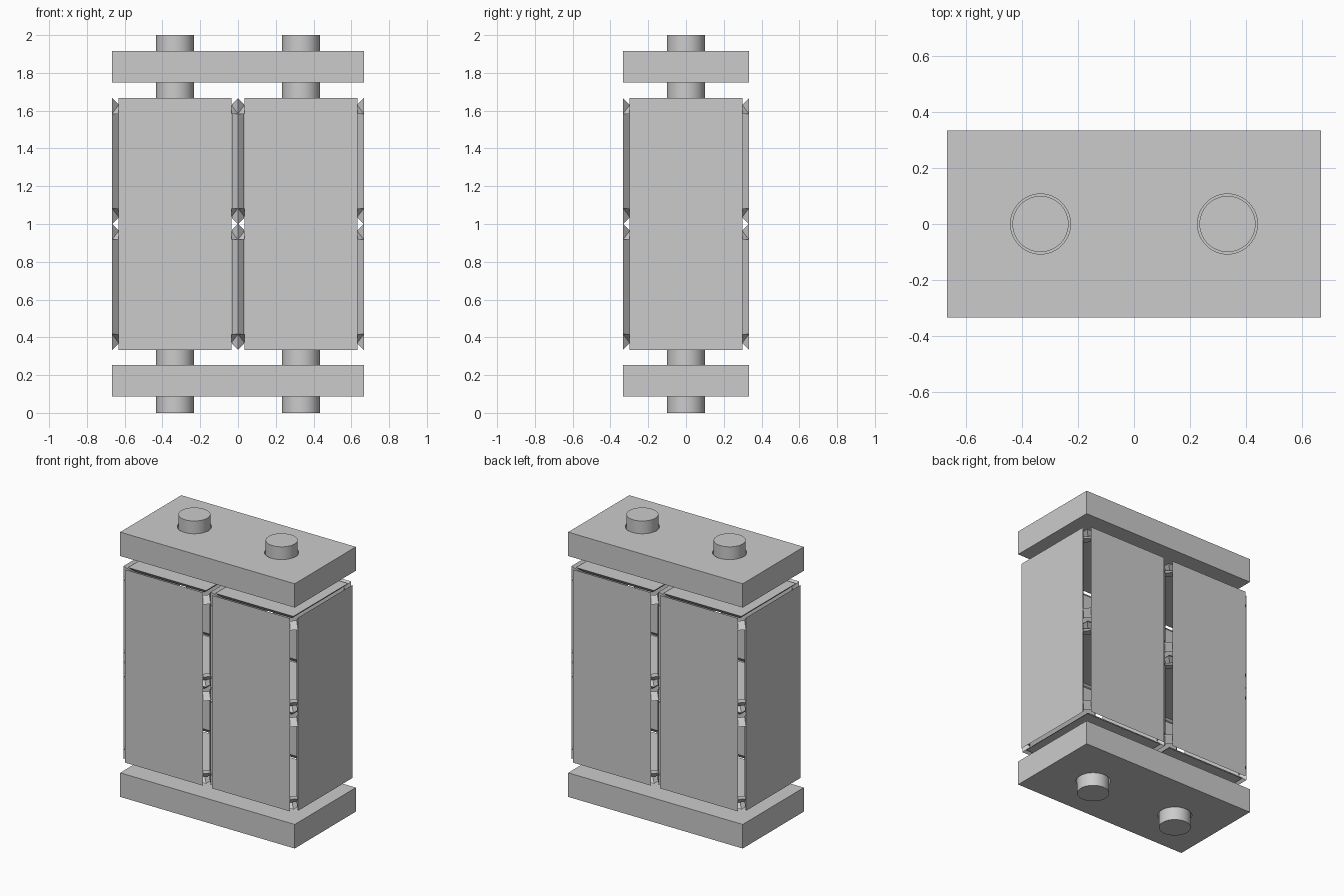
import bpy, bmesh, math
from mathutils import Vector, Matrix

if "Cube" in bpy.data.objects:
    bpy.data.objects.remove(bpy.data.objects["Cube"])

C = 1 / 3        # half of one cell
G = 0.035        # gap at panel edges
T = 0.033        # panel thickness
grey = bpy.data.materials.new("plain_grey")
grey.diffuse_color = (0.6, 0.6, 0.6, 1)
grey.use_nodes = True
grey.node_tree.nodes["Principled BSDF"].inputs["Base Color"].default_value = grey.diffuse_color


def finish(name, bm):
    bmesh.ops.recalc_face_normals(bm, faces=bm.faces)
    me = bpy.data.meshes.new(name)
    bm.to_mesh(me)
    bm.free()
    me.materials.append(grey)
    ob = bpy.data.objects.new(name, me)
    bpy.context.collection.objects.link(ob)
    return ob


def panel(bm, centre, n, u, v, hu, hv):
    """Flat wall with 45 degree edges narrowing towards the cell centre."""
    rings = []
    for d in (0, T):
        rings.append([bm.verts.new(centre + n * (C - d) + u * su * (hu - d) + v * sv * (hv - d))
                      for su, sv in ((-1, -1), (1, -1), (1, 1), (-1, 1))])
    bm.faces.new(rings[0])
    bm.faces.new(rings[1])
    for i in range(4):
        j = (i + 1) % 4
        bm.faces.new((rings[0][i], rings[0][j], rings[1][j], rings[1][i]))


def tab(bm, centre, sx, sy, sz):
    """Small sloped web bridging the gap at one end of an upright edge."""
    pts = ((G, 0, .083), (0, G, .083), (G + T, T, .083), (T, G + T, .083),
           (G + T, T, .04), (T, G + T, .04))
    vs = [bm.verts.new(centre + Vector((sx * (C - a), sy * (C - b), sz * (C - c))))
          for a, b, c in pts]
    bmesh.ops.convex_hull(bm, input=vs)


X, Y, Z = Vector((1, 0, 0)), Vector((0, 1, 0)), Vector((0, 0, 1))

# Four hollow cells, two wide and two high
for ix, side in ((-1, "left"), (1, "right")):
    for iz, level in ((2 * C, "lower"), (4 * C, "upper")):
        c = Vector((ix * C, 0, iz))
        bm = bmesh.new()
        for s in (-1, 1):
            panel(bm, c, s * Y, X, Z, C - G, C)
            panel(bm, c, s * X, Y, Z, C - G, C)
            panel(bm, c, s * Z, X, Y, C - G, C - G)
        finish(f"{level}_{side}_cell_walls", bm)
        bm = bmesh.new()
        for sx in (-1, 1):
            for sy in (-1, 1):
                for sz in (-1, 1):
                    tab(bm, c, sx, sy, sz)
        finish(f"{level}_{side}_corner_tabs", bm)


def end_plate(name, z0, z1):
    """Slab with two round holes, built as rings around each hole."""
    bm = bmesh.new()
    n = 48
    for cx in (-C, C):
        rings = {}
        for z in (z0, z1):
            hole, edge = [], []
            for i in range(n):
                a = 2 * math.pi * i / n + math.pi / 4
                x, y = math.cos(a), math.sin(a)
                k = C / max(abs(x), abs(y))
                hole.append(bm.verts.new((cx + .107 * x, .107 * y, z)))
                edge.append(bm.verts.new((cx + k * x, k * y, z)))
            rings[z] = (hole, edge)
        (h0, e0), (h1, e1) = rings[z0], rings[z1]
        for i in range(n):
            j = (i + 1) % n
            bm.faces.new((h0[i], h0[j], e0[j], e0[i]))
            bm.faces.new((h1[i], e1[i], e1[j], h1[j]))
            bm.faces.new((h0[i], h1[i], h1[j], h0[j]))
            mid = (e0[i].co.x + e0[j].co.x) / 2
            if abs(mid) > 1e-4:      # no wall where the halves join
                bm.faces.new((e0[i], e0[j], e1[j], e1[i]))
    bmesh.ops.remove_doubles(bm, verts=bm.verts, dist=1e-5)
    finish(name, bm)


# End plates and the pegs passing through them
for name, z0, z1, p0, p1 in (("bottom", .087, .253, 0, C), ("top", 1.75, 1.915, 5 * C, 2)):
    end_plate(name + "_plate", z0, z1)
    for cx, side in ((-C, "left"), (C, "right")):
        bm = bmesh.new()
        bmesh.ops.create_cone(bm, cap_ends=True, segments=48, radius1=.1, radius2=.1,
                              depth=p1 - p0,
                              matrix=Matrix.Translation((cx, 0, (p0 + p1) / 2)))
        ob = finish(f"{name}_{side}_peg", bm)
        bpy.context.view_layer.objects.active = ob
        ob.select_set(True)
        bpy.ops.object.shade_smooth_by_angle()
        ob.select_set(False)
